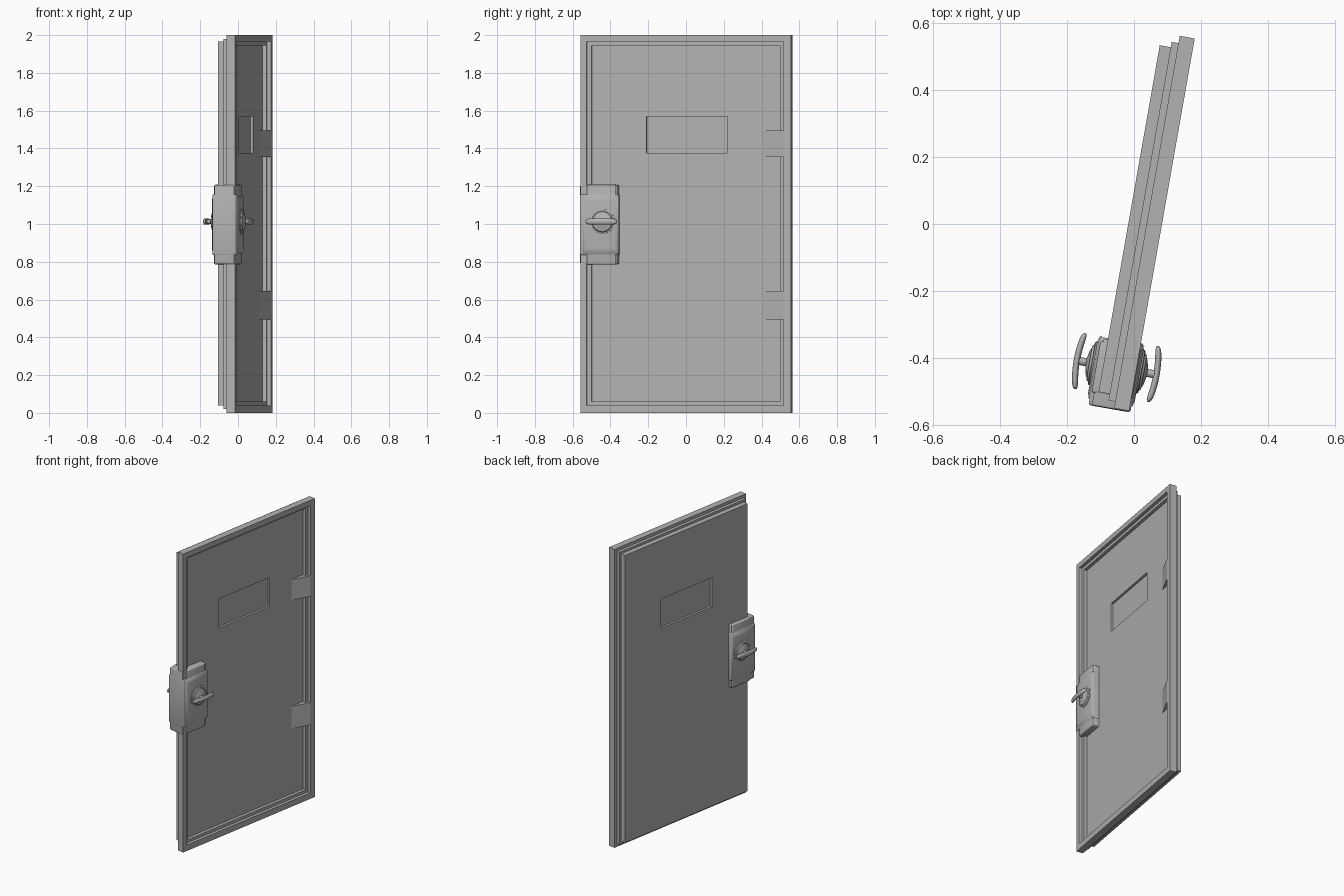
import bpy, bmesh, math
from mathutils import Vector

if "Cube" in bpy.data.objects:
    bpy.data.objects.remove(bpy.data.objects["Cube"])

# Local frame: x = through the door thickness, y = along its width, then swung by 10 degrees
SWING = math.radians(-10)
MID = 0.0235          # centre plane of the lock
HY, HZ = -0.432, 1.013  # handle axis

grey = bpy.data.materials.new("grey_metal")
grey.diffuse_color = (0.45, 0.45, 0.45, 1)
grey.use_nodes = True
grey.node_tree.nodes["Principled BSDF"].inputs["Base Color"].default_value = grey.diffuse_color


def finish(name, bm, smooth=False):
    bmesh.ops.remove_doubles(bm, verts=bm.verts, dist=1e-5)
    bmesh.ops.recalc_face_normals(bm, faces=bm.faces)
    me = bpy.data.meshes.new(name)
    bm.to_mesh(me)
    bm.free()
    me.materials.append(grey)
    ob = bpy.data.objects.new(name, me)
    ob.rotation_euler.z = SWING
    bpy.context.collection.objects.link(ob)
    if smooth:
        bpy.ops.object.select_all(action='DESELECT')
        ob.select_set(True)
        bpy.context.view_layer.objects.active = ob
        bpy.ops.object.shade_smooth_by_angle(angle=math.radians(40))
    return ob


def loft(name, loops, smooth=False):
    """Skin a chain of closed loops and cap both ends."""
    bm = bmesh.new()
    rings = [[bm.verts.new(p) for p in loop] for loop in loops]
    n = len(rings[0])
    for a, b in zip(rings, rings[1:]):
        for i in range(n):
            j = (i + 1) % n
            bm.faces.new((a[i], a[j], b[j], b[i]))
    bm.faces.new(rings[0])
    bm.faces.new(rings[-1])
    return finish(name, bm, smooth)


def box(name, x, y, z, bevel=0.0):
    bm = bmesh.new()
    bmesh.ops.create_cube(bm, size=1)
    for v in bm.verts:
        v.co = Vector(r[0] + (c + 0.5) * (r[1] - r[0]) for c, r in zip(v.co, (x, y, z)))
    if bevel:
        bmesh.ops.bevel(bm, geom=bm.edges[:], offset=bevel, segments=3,
                        profile=0.5, affect='EDGES')
    return finish(name, bm, bevel > 0)


def rect(r, x):
    y0, y1, z0, z1 = r
    return [(x, y0, z0), (x, y1, z0), (x, y1, z1), (x, y0, z1)]


# Door leaf: stepped rectangles from the front window recess round to the back one
window = (-0.206, 0.231, 1.375, 1.57)
panel = (-0.497, 0.517, 0.06, 1.945)
step = (-0.520, 0.539, 0.04, 1.965)
outer = (-0.553, 0.578, 0.0, 2.0)
middle = (-0.533, 0.556, 0.02, 1.98)
back = (-0.513, 0.540, 0.04, 1.965)
loft("door_leaf", [rect(r, x) for r, x in (
    (window, 0.026), (window, 0.041), (panel, 0.041), (panel, 0.062),
    (step, 0.062), (step, 0.0825), (outer, 0.0825), (outer, 0.037),
    (middle, 0.037), (middle, 0.0165), (back, 0.0165), (back, -0.017),
    (window, -0.017), (window, -0.002))])

# Hinge ramps rising from the panel to the frame
for name, z0, z1 in (("lower_hinge", 0.495, 0.645), ("upper_hinge", 1.355, 1.495)):
    profile = [(0.035, 0.418), (0.042, 0.418), (0.0825, 0.541), (0.035, 0.541)]
    loft(name, [[(x, y, z) for x, y in profile] for z in (z0, z1)])

# Lock case wrapped around the free edge, with recessed corners
box("lock_body", (-0.040, 0.087), (-0.557, -0.350), (0.835, 1.158), 0.008)
box("lock_ends", (-0.038, 0.085), (-0.519, -0.362), (0.785, 1.208), 0.008)
box("lock_edge_core", (-0.030, 0.077), (-0.556, -0.353), (0.787, 1.206), 0.006)

# Both sides: cover plate, stepped rose, spindle and curved lever
for side, s in (("front", 1), ("back", -1)):
    plate = [(0.060, 0.098, 0.155), (0.066, 0.094, 0.150), (0.071, 0.078, 0.125)]
    loft(side + "_cover", [rect((HY - 0.012 - a, HY - 0.012 + a, HZ - 0.016 - b, HZ - 0.016 + b),
                                MID + s * d) for d, a, b in plate], True)
    rose = [(0.055, 0.066), (0.074, 0.066), (0.077, 0.062), (0.077, 0.057), (0.083, 0.052),
            (0.083, 0.046), (0.088, 0.036), (0.091, 0.020), (0.093, 0.012), (0.120, 0.012)]
    loft(side + "_rose_and_spindle", [[
        (MID + s * d, HY + r * math.cos(k * math.pi / 16), HZ + r * math.sin(k * math.pi / 16))
        for k in range(32)] for d, r in rose], True)
    loops = []
    for i in range(17):
        t = -math.cos(math.pi * i / 16)
        k = max(1 - abs(t) ** 8, 0.0) ** 0.5 * 0.75 + 0.25
        cx = MID + s * (0.121 - 0.010 * t * t)
        loops.append([(cx + 0.0095 * k * math.cos(a * math.pi / 8), HY + 0.085 * t,
                       HZ + 0.016 * k * math.sin(a * math.pi / 8)) for a in range(16)])
    loft(side + "_lever", loops, True)
